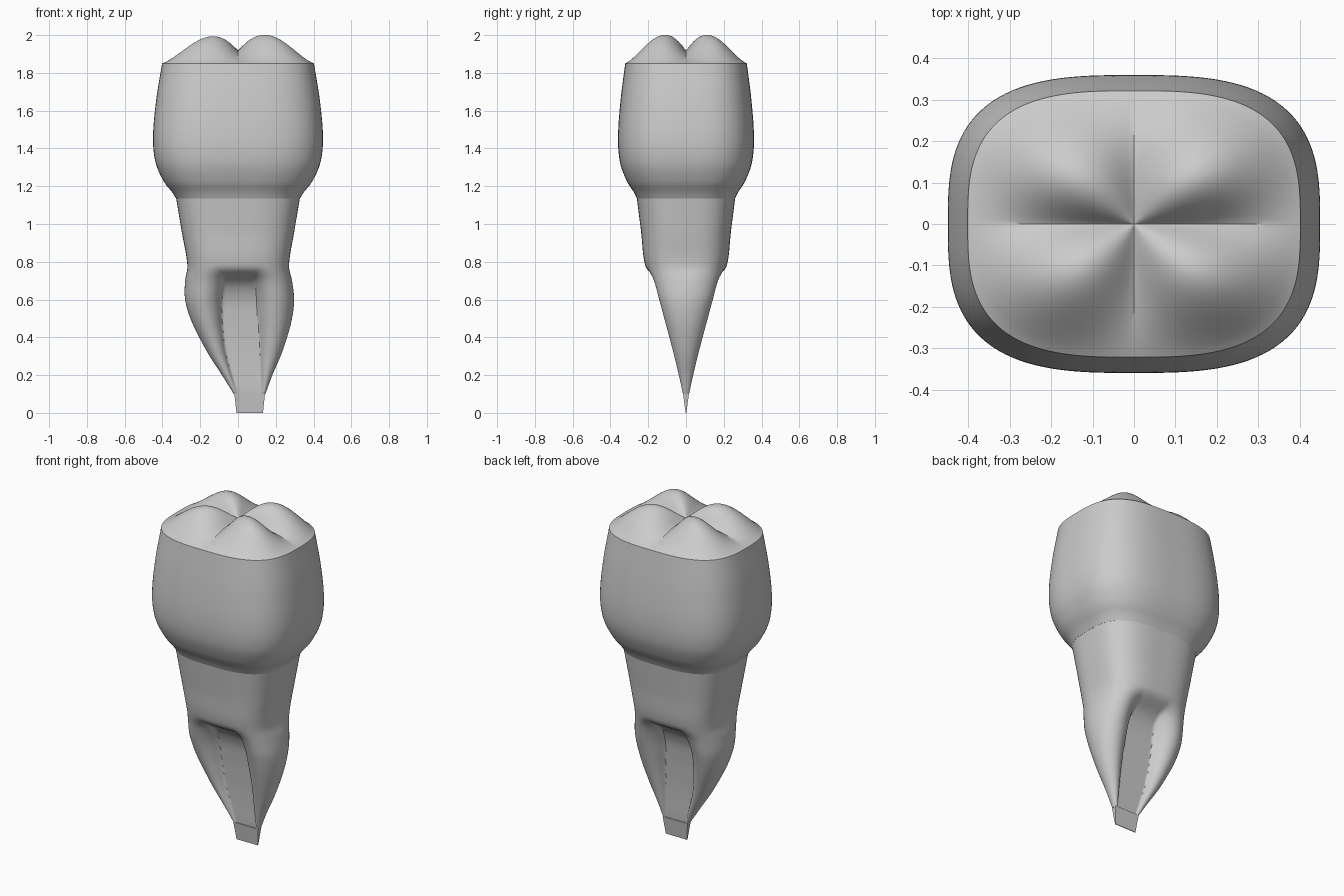
import bpy, bmesh, math

if "Cube" in bpy.data.objects:
    bpy.data.objects.remove(bpy.data.objects["Cube"])

N = 160  # points around every ring


def sample(keys, z):
    """Smooth curve through rows (z, a, b, ...), rows sorted by falling z."""
    i = 0
    while i < len(keys) - 2 and z < keys[i + 1][0]:
        i += 1
    p, q = keys[i], keys[i + 1]
    o, r = keys[max(i - 1, 0)], keys[min(i + 2, len(keys) - 1)]
    h = q[0] - p[0]
    t = (z - p[0]) / h
    out = []
    for k in range(1, len(p)):
        m0 = (q[k] - o[k]) / (q[0] - o[0]) * h
        m1 = (r[k] - p[k]) / (r[0] - p[0]) * h
        out.append((2*t**3 - 3*t*t + 1) * p[k] + (t**3 - 2*t*t + t) * m0
                   + (3*t*t - 2*t**3) * q[k] + (t**3 - t*t) * m1)
    return out


def loft(name, rings, end_point=None, angle=35):
    """Skin a list of rings; close the start flat and the end by a fan or flat."""
    bm = bmesh.new()
    vs = [[bm.verts.new(p) for p in ring] for ring in rings]
    for a, b in zip(vs, vs[1:]):
        for i in range(N):
            j = (i + 1) % N
            bm.faces.new((a[i], a[j], b[j], b[i]))
    bm.faces.new(vs[0][::-1])
    if end_point:
        c = bm.verts.new(end_point)
        for i in range(N):
            bm.faces.new((vs[-1][i], vs[-1][(i + 1) % N], c))
    else:
        bm.faces.new(vs[-1])
    bmesh.ops.recalc_face_normals(bm, faces=bm.faces)
    me = bpy.data.meshes.new(name)
    bm.to_mesh(me)
    bm.free()
    ob = bpy.data.objects.new(name, me)
    bpy.context.collection.objects.link(ob)
    bpy.ops.object.select_all(action='DESELECT')
    ob.select_set(True)
    bpy.context.view_layer.objects.active = ob
    bpy.ops.object.shade_smooth_by_angle(angle=math.radians(angle))
    return ob


def squircle(i, n=3.0):
    t = 2 * math.pi * i / N
    c, s = math.cos(t), math.sin(t)
    r = (abs(c)**n + abs(s)**n) ** (-1 / n)
    return r * c, r * s, t


# Crown: wall from the neck up to the rim, then the chewing surface
wall = [(1.85, .402, .322), (1.65, .434, .347), (1.45, .45, .36),
        (1.32, .435, .348), (1.22, .39, .31), (1.17, .35, .277), (1.135, .328, .26)]
rings = []
for k in range(41):
    z = 1.135 + (1.85 - 1.135) * k / 40
    a, b = sample(wall, z)
    rings.append([(a * squircle(i)[0], b * squircle(i)[1], z) for i in range(N)])


def chew_height(rho, t, x):
    cusp = abs(math.sin(2 * t)) ** 1.2 * math.sin(math.pi * rho ** .95) ** 1.3
    return 1.85 + .07 * (1 - rho**2) + cusp * (.092 + .03 * x)


for k in range(1, 32):
    rho = 1 - k / 32
    ring = []
    for i in range(N):
        x, y, t = squircle(i)
        x, y = x * .402 * rho, y * .322 * rho
        ring.append((x, y, chew_height(rho, t, x)))
    rings.append(ring)
loft("crown", rings, (0, 0, 1.92), 30)

# Root: trunk, then two lobes joined by a thin web, ending in a wedge tip
# rows: z, left outer, left inner, right inner, right outer, half depth, lobe blend, web ratio
root = [(1.15, -.33, -.03, .04, .33, .262, 0, 1),
        (.96, -.298, -.03, .04, .298, .238, 0, 1),
        (.78, -.268, -.03, .04, .27, .216, 0, 1),
        (.70, -.28, -.05, .07, .286, .172, .8, .62),
        (.60, -.28, -.075, .09, .297, .142, 1, .42),
        (.50, -.252, -.08, .10, .286, .115, 1, .36),
        (.40, -.205, -.073, .11, .26, .088, 1, .34),
        (.30, -.15, -.058, .115, .225, .062, 1, .34),
        (.20, -.085, -.03, .12, .182, .038, 1, .4),
        (.10, -.022, 0, .125, .145, .016, 1, .6)]


def lobe(x, a, b):
    u = (2 * x - a - b) / (b - a)
    return max(0, 1 - u * u) ** .5


rings = []
for k in range(71):
    z = 1.15 - 1.05 * k / 70
    lo, li, ri, ro, d, w, web = sample(root, z)
    w = min(max(w, 0), 1)
    ring = []
    for i in range(N):
        t = 2 * math.pi * i / N
        u = math.cos(t)
        x = (lo + ro) / 2 + u * (ro - lo) / 2
        full = max(0, 1 - abs(u) ** 3) ** (1 / 3)
        split = max(lobe(x, lo, li), lobe(x, ri, ro), web if li < x < ri else 0)
        # web also fills the inner foot of each lobe
        if (lo + li) / 2 < x < (ri + ro) / 2:
            split = max(split, web)
        y = d * (full * (1 - w) + split * w)
        ring.append((x, math.copysign(y, math.sin(t)) if 0 < i != N // 2 else 0, z))
    rings.append(ring)
loft("root", rings, None, 50)

# Wedge-shaped root tip
bm = bmesh.new()
lower = [bm.verts.new((x, y, 0)) for x, y in
         ((-.008, -.002), (.132, -.002), (.132, .002), (-.008, .002))]
upper = [bm.verts.new((x, y, .105)) for x, y in
         ((-.02, -.016), (.143, -.016), (.143, .016), (-.02, .016))]
bm.faces.new(lower[::-1])
bm.faces.new(upper)
for i in range(4):
    j = (i + 1) % 4
    bm.faces.new((lower[i], lower[j], upper[j], upper[i]))
me = bpy.data.meshes.new("root_tip")
bm.to_mesh(me)
bm.free()
bpy.context.collection.objects.link(bpy.data.objects.new("root_tip", me))
